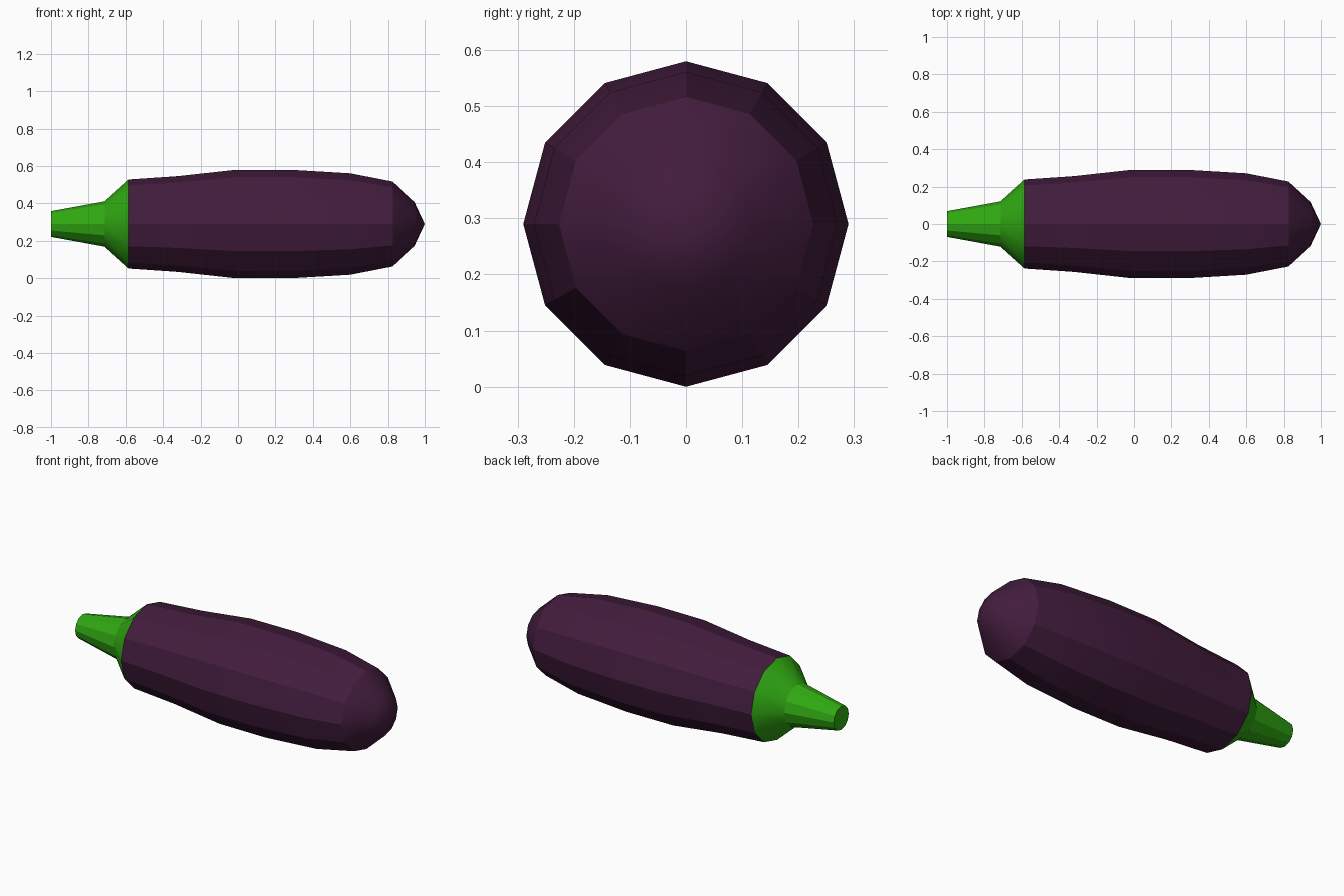
import bpy, bmesh, math

if "Cube" in bpy.data.objects:
    bpy.data.objects.remove(bpy.data.objects["Cube"])

SIDES = 12
AXIS_Z = 0.29


def lathe_x(name, profile, colour, cap_start=False):
    """Revolve (x, radius) points around the horizontal axis; radius 0 makes a tip."""
    bm = bmesh.new()
    rings = []
    for x, r in profile:
        if r == 0:
            rings.append([bm.verts.new((x, 0, AXIS_Z))] * SIDES)
        else:
            rings.append([bm.verts.new((x, r * math.cos(a), AXIS_Z + r * math.sin(a)))
                          for a in (math.tau * i / SIDES for i in range(SIDES))])
    for a, b in zip(rings, rings[1:]):
        for i in range(SIDES):
            j = (i + 1) % SIDES
            quad = [a[i], a[j], b[j], b[i]]
            bm.faces.new(list(dict.fromkeys(quad)))
    if cap_start:
        bm.faces.new(rings[0])
    bmesh.ops.recalc_face_normals(bm, faces=bm.faces)
    # open shells: make sure the sides point outwards
    side = bm.faces[0] if not hasattr(bm.faces, "ensure_lookup_table") else None
    bm.faces.ensure_lookup_table()
    side = bm.faces[0]
    c = side.calc_center_median()
    if side.normal.y * c.y + side.normal.z * (c.z - AXIS_Z) < 0:
        bmesh.ops.reverse_faces(bm, faces=bm.faces)
    mesh = bpy.data.meshes.new(name)
    bm.to_mesh(mesh)
    bm.free()
    mat = bpy.data.materials.new(name + "_colour")
    mat.diffuse_color = colour
    mat.use_nodes = True
    mat.node_tree.nodes["Principled BSDF"].inputs["Base Color"].default_value = mat.diffuse_color
    mesh.materials.append(mat)
    obj = bpy.data.objects.new(name, mesh)
    bpy.context.collection.objects.link(obj)
    bpy.ops.object.select_all(action='DESELECT')
    obj.select_set(True)
    bpy.context.view_layer.objects.active = obj
    bpy.ops.object.shade_smooth_by_angle(angle=math.radians(27))
    return obj


# purple fruit with rounded tip
lathe_x("eggplant_body",
        [(-0.585, 0.238), (-0.32, 0.256), (-0.02, 0.289), (0.28, 0.29),
         (0.6, 0.271), (0.825, 0.227), (0.945, 0.117), (1.0, 0)],
        (0.055, 0.012, 0.047, 1))

# green cap and stem
lathe_x("stem",
        [(-1.0, 0.069), (-0.715, 0.121), (-0.585, 0.238)],
        (0.03, 0.4, 0.006, 1), cap_start=True)
